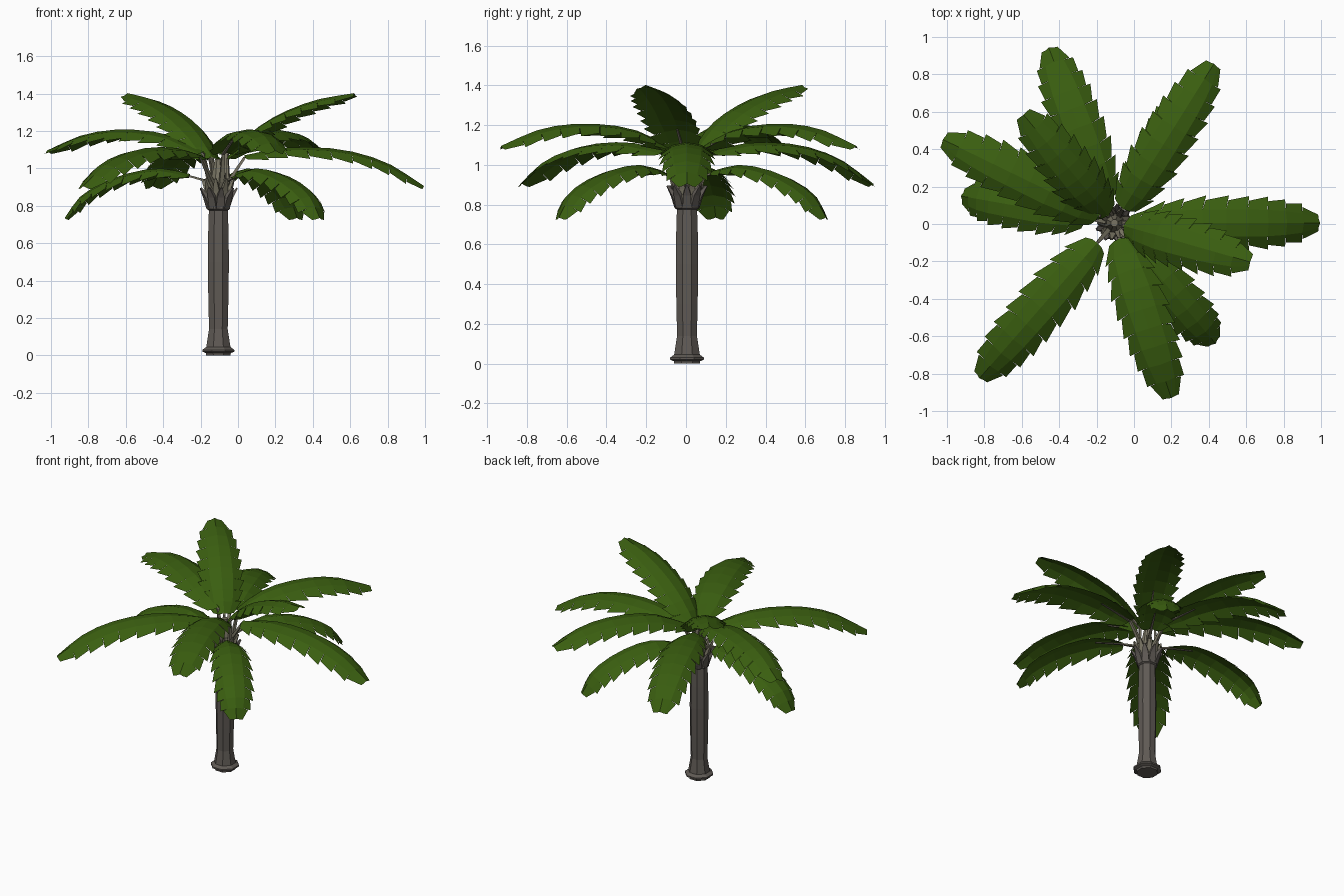
import bpy, bmesh, math
from mathutils import Vector

if "Cube" in bpy.data.objects:
    bpy.data.objects.remove(bpy.data.objects["Cube"])

CX, CY = -0.105, 0.005   # trunk axis


def material(name, rgb):
    m = bpy.data.materials.new(name)
    m.diffuse_color = (*rgb, 1)
    m.use_nodes = True
    m.node_tree.nodes["Principled BSDF"].inputs["Base Color"].default_value = m.diffuse_color
    return m


LEAF = material("leaf green", (0.042, 0.112, 0.005))
BARK = material("bark grey", (0.115, 0.102, 0.09))
STEM = material("stem tan", (0.19, 0.175, 0.125))


def finish(bm, name, mat, recalc=True):
    if recalc:
        bmesh.ops.recalc_face_normals(bm, faces=bm.faces)
    me = bpy.data.meshes.new(name)
    bm.to_mesh(me)
    bm.free()
    me.materials.append(mat)
    ob = bpy.data.objects.new(name, me)
    bpy.context.collection.objects.link(ob)
    return ob


def lathe(name, profile, sides, mat):
    bm = bmesh.new()
    rings = []
    for r, z in profile:
        rings.append([bm.verts.new((CX + r * math.cos(2 * math.pi * (k + .5) / sides),
                                    CY + r * math.sin(2 * math.pi * (k + .5) / sides), z))
                      for k in range(sides)])
    for a, b in zip(rings, rings[1:]):
        for k in range(sides):
            j = (k + 1) % sides
            bm.faces.new((a[k], a[j], b[j], b[k]))
    bm.faces.new(rings[0])
    bm.faces.new(rings[-1])
    return finish(bm, name, mat)


def polar(ang, r, z, side=0.0):
    c, s = math.cos(ang), math.sin(ang)
    return Vector((CX + r * c - side * s, CY + r * s + side * c, z))


def strut(name, ang, stations, mat):
    """Radial rod with rectangular sections: stations are (r, z, half width, half depth)."""
    bm = bmesh.new()
    rings = []
    for r, z, w, d in stations:
        rings.append([bm.verts.new(polar(ang, r + o * d, z - o * d * .5, s * w))
                      for o, s in ((-1, -1), (1, -1), (1, 1), (-1, 1))])
    for a, b in zip(rings, rings[1:]):
        for k in range(4):
            j = (k + 1) % 4
            bm.faces.new((a[k], a[j], b[j], b[k]))
    bm.faces.new(rings[0])
    bm.faces.new(rings[-1])
    return finish(bm, name, mat)


def spline(pts, t):
    """Catmull-Rom through (r, z) points, t in 0..1."""
    p = [Vector(q) for q in pts]
    p = [2 * p[0] - p[1]] + p + [2 * p[-1] - p[-2]]
    u = t * (len(pts) - 1)
    i = min(int(u), len(pts) - 2)
    u -= i
    a, b, c, d = p[i:i + 4]
    return .5 * (2 * b + (c - a) * u + (2 * a - 5 * b + 4 * c - d) * u * u
                 + (3 * b - a - 3 * c + d) * u ** 3)


WIDTH = [(0, .065), (.08, .115), (.35, .15), (.7, .14), (.88, .108), (1, .045)]


def half_width(t):
    for (t0, w0), (t1, w1) in zip(WIDTH, WIDTH[1:]):
        if t <= t1:
            return w0 + (w1 - w0) * (t - t0) / (t1 - t0)
    return WIDTH[-1][1]


def frond(name, degrees, path, length=1.0, scale=1.0, segs=9):
    ang = math.radians(degrees)
    pts = [(r * length, z) for r, z in path]
    bm = bmesh.new()

    def point(t, side, drop):
        q = spline(pts, min(t, 1))
        tan = (spline(pts, min(t + .01, 1)) - spline(pts, max(min(t, 1) - .01, 0))).normalized()
        q = q + tan * max(t - 1, 0) - Vector((-tan.y, tan.x)) * drop
        return bm.verts.new(polar(ang, q.x, q.y, side))

    ts = [i / segs for i in range(segs + 1)]
    rib = [point(t, 0, 0) for t in ts]
    for s in (1, -1):
        inner = [point(t, s * half_width(t) * .5 * scale, .014) for t in ts]
        for i in range(segs):
            # each leaflet has its own outer edge, so the rim is notched
            w0 = half_width(ts[i]) * scale * (.83 if i else 1)
            w1 = half_width(ts[i + 1]) * scale
            o0 = point(ts[i] + .015, s * w0, .055 * w0 / .14)
            o1 = point(ts[i + 1] + (.018 if i < segs - 1 else 0), s * w1, .06 * w1 / .14)
            for f in ((rib[i], rib[i + 1], inner[i + 1], inner[i]),
                      (inner[i], inner[i + 1], o1, o0)):
                bm.faces.new(f if s < 0 else f[::-1])
    for f in bm.faces:
        f.normal_update()
    if sum(f.normal.z for f in bm.faces) < 0:
        bmesh.ops.reverse_faces(bm, faces=bm.faces)
    finish(bm, name, LEAF, recalc=False)
    # stalk running from the crown into the blade
    (r0, z0), (r1, z1) = pts[0], pts[1]
    strut(name + "_stalk", ang, [(.025, .86, .016, .010), (.055, .93, .012, .008),
                                 (r0, z0 - .012, .008, .006),
                                 (r1, z1 - .012, .004, .004)], STEM)


# Trunk with flared foot and collar
lathe("trunk", [(.07, 0), (.072, .012), (.092, .02), (.092, .03), (.07, .045), (.054, .14),
                (.058, .3), (.061, .5), (.059, .65), (.055, .775), (.066, .782),
                (.066, .795), (.052, .80)], 8, BARK)
# Crown core and stubs of old stalks
lathe("crown_core", [(.052, .79), (.055, .86), (.04, .95), (.02, 1.05)], 8, STEM)
for k in range(9):
    a = 2 * math.pi * k / 9
    strut("stub_low", a, [(.048, .79, .022, .012), (.07, .85, .02, .01), (.10, .895, .006, .004)], BARK)
    strut("stub_high", a + math.pi / 9,
          [(.045, .80, .022, .012), (.062, .88, .018, .01), (.088, .945, .006, .004)], STEM)

# Frond profiles as (distance from trunk axis, height)
HIGH = [(.05, 1.06), (.18, 1.19), (.34, 1.29), (.54, 1.365), (.755, 1.402)]
UPPER = [(.09, 1.09), (.30, 1.18), (.56, 1.208), (.80, 1.18), (1.02, 1.095)]
MIDDLE = [(.14, 1.07), (.38, 1.112), (.66, 1.10), (.90, 1.03), (1.10, .905)]
LOW = [(.16, .97), (.34, 1.0), (.57, .955), (.76, .86), (.86, .735)]

for name, path, layout in (
        ("high_frond", HIGH, ((-16, 1.0), (130, 1.0))),
        ("upper_frond", UPPER, ((-72, .965), (58, .985), (154, 1.0))),
        ("middle_frond", MIDDLE, ((0, 1.0), (-131, 1.0), (110.5, .91))),
        ("low_frond", LOW, ((-50, .98), (59, .95), (170, .97)))):
    for n, (deg, length) in enumerate(layout, 1):
        frond(f"{name}_{n}", deg, path, length, .92 if path is LOW else 1.0)
